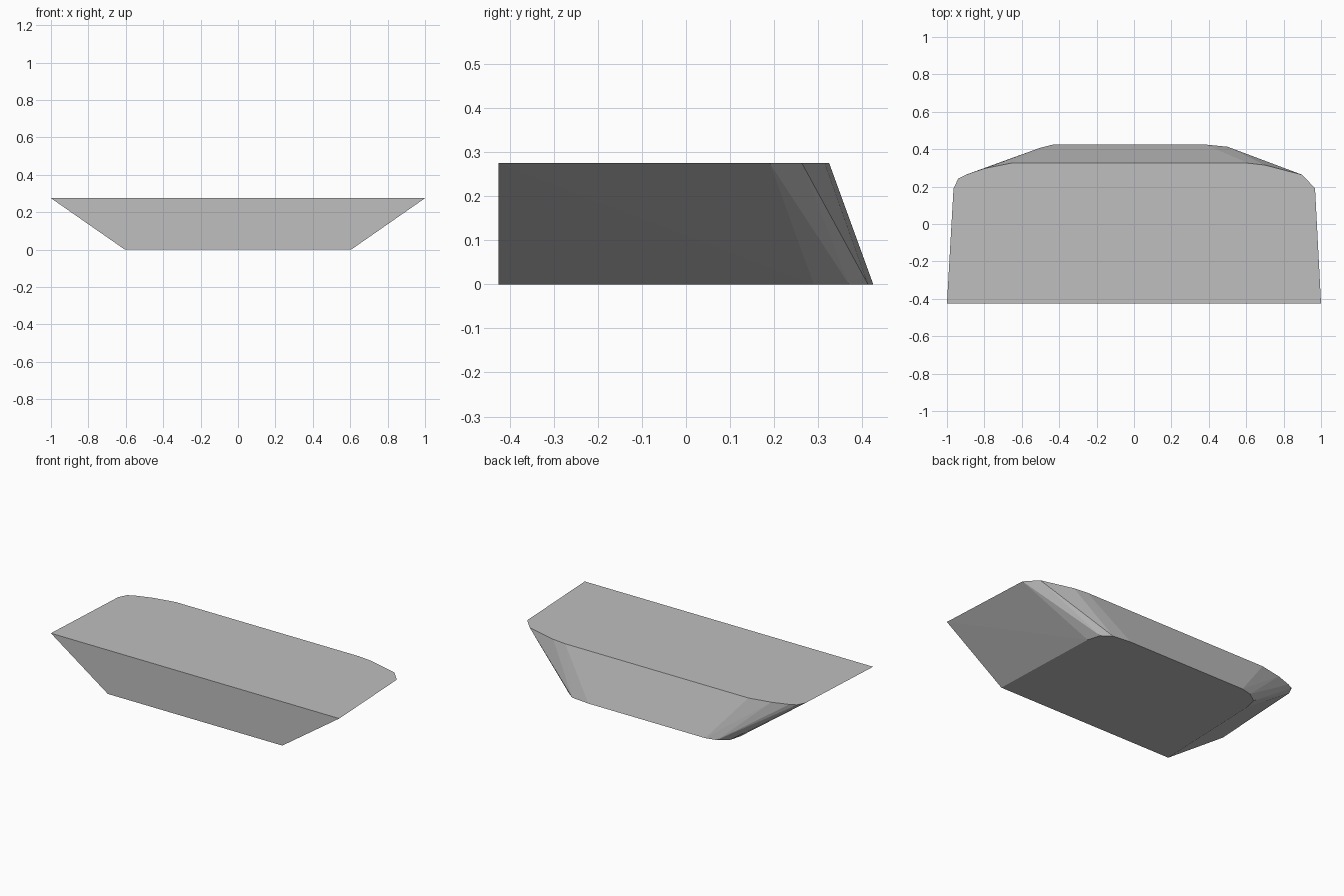
import bpy
import bmesh

if "Cube" in bpy.data.objects:
    bpy.data.objects.remove(bpy.data.objects["Cube"])

# One flat grey for the whole body
grey = bpy.data.materials.new("mid grey")
grey.diffuse_color = (0.52, 0.52, 0.52, 1)
grey.use_nodes = True
grey.node_tree.nodes["Principled BSDF"].inputs["Base Color"].default_value = grey.diffuse_color

HEIGHT = 0.275

# Outlines run from the front right corner, round the back, to the front left
bottom = [(0.605, -0.425), (0.58, 0.29), (0.555, 0.37), (0.50, 0.413), (0.38, 0.425),
          (-0.43, 0.425), (-0.50, 0.408), (-0.56, 0.365), (-0.58, 0.29), (-0.605, -0.425)]
top = [(1.0, -0.425), (0.968, 0.19), (0.90, 0.263), (0.70, 0.315), (0.61, 0.325),
       (-0.66, 0.325), (-0.80, 0.297), (-0.90, 0.263), (-0.94, 0.242),
       (-0.965, 0.19), (-1.0, -0.425)]

# Flared body: the skin stretched between the two outlines
bm = bmesh.new()
for outline, z in ((bottom, 0.0), (top, HEIGHT)):
    for x, y in outline:
        bm.verts.new((x, y, z))
bmesh.ops.convex_hull(bm, input=bm.verts[:])

# Merge the flat triangles into clean faces
bmesh.ops.dissolve_limit(bm, angle_limit=0.002, verts=bm.verts[:], edges=bm.edges[:])
bmesh.ops.recalc_face_normals(bm, faces=bm.faces[:])

mesh = bpy.data.meshes.new("flared_body")
bm.to_mesh(mesh)
bm.free()
mesh.materials.append(grey)
body = bpy.data.objects.new("flared_body", mesh)
bpy.context.collection.objects.link(body)
